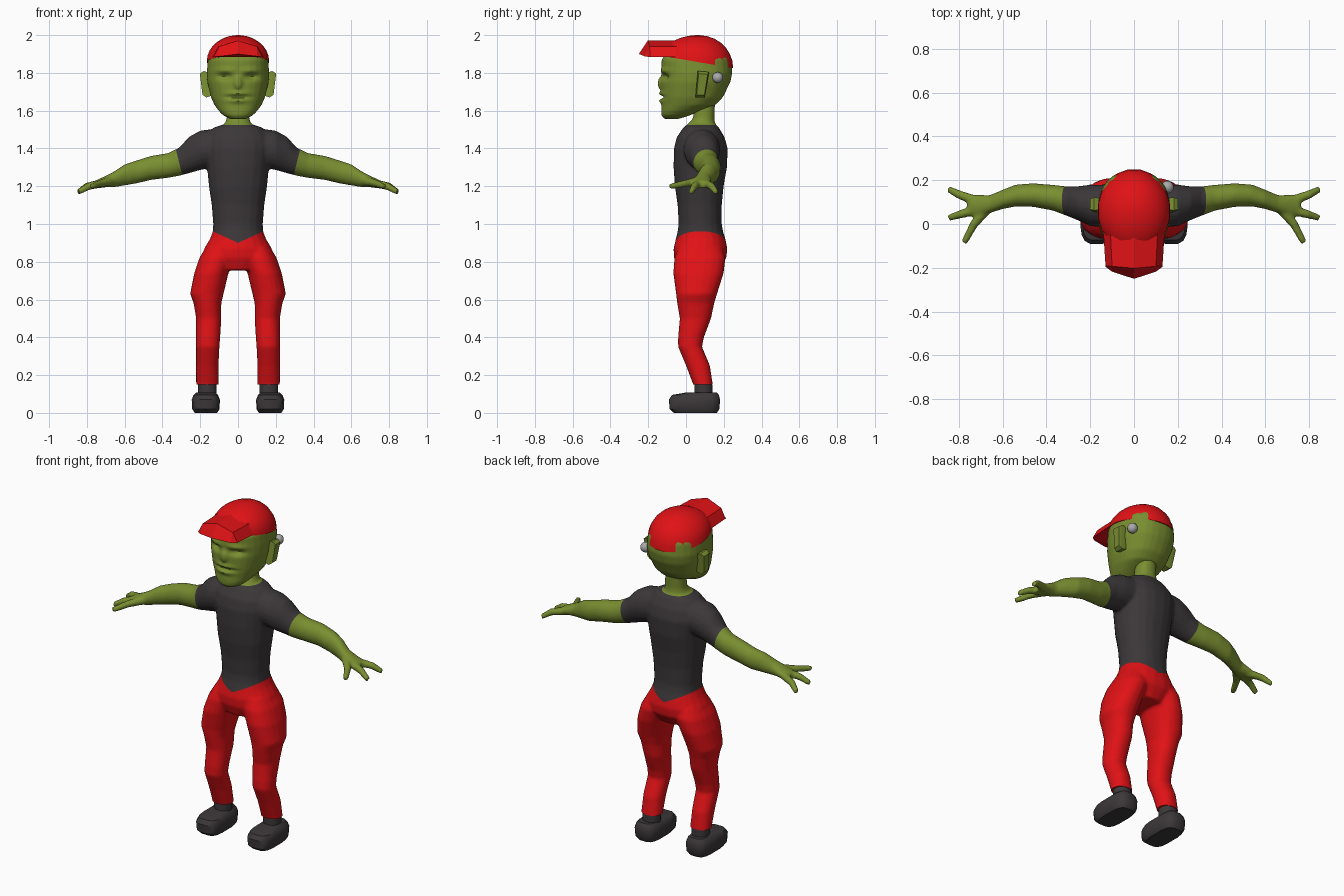
import bpy, bmesh, math
from mathutils import Vector, Matrix

if "Cube" in bpy.data.objects:
    bpy.data.objects.remove(bpy.data.objects["Cube"])


def material(name, rgb):
    m = bpy.data.materials.new(name)
    m.diffuse_color = (*rgb, 1)
    m.use_nodes = True
    m.node_tree.nodes["Principled BSDF"].inputs["Base Color"].default_value = m.diffuse_color
    return m


GREEN = material("green skin", (0.19, 0.27, 0.03))
RED = material("red cloth", (0.75, 0.006, 0.008))
DARK = material("charcoal", (0.045, 0.039, 0.041))
GREY = material("metal grey", (0.40, 0.40, 0.40))


def finish(name, bm, mat, angle=35):
    bmesh.ops.recalc_face_normals(bm, faces=bm.faces)
    me = bpy.data.meshes.new(name)
    for f in bm.faces:
        f.smooth = True
    bm.to_mesh(me)
    bm.free()
    me.materials.append(mat)
    me.set_sharp_from_angle(angle=math.radians(angle))
    ob = bpy.data.objects.new(name, me)
    bpy.context.collection.objects.link(ob)
    return ob


def loft(bm, rings):
    """Skin a list of point rings and close both ends."""
    rows = [[bm.verts.new(p) for p in r] for r in rings]
    n = len(rows[0])
    for a, b in zip(rows, rows[1:]):
        for i in range(n):
            j = (i + 1) % n
            bm.faces.new((a[i], a[j], b[j], b[i]))
    bm.faces.new(rows[0][::-1])
    bm.faces.new(rows[-1])


def oval(n, power=2.0):
    out = []
    for i in range(n):
        t = 2 * math.pi * (i + 0.5) / n
        c, s = math.cos(t), math.sin(t)
        out.append((math.copysign(abs(c) ** (2 / power), c),
                    math.copysign(abs(s) ** (2 / power), s)))
    return out


def stack(bm, rows, side=1, n=20, power=2.2):
    """Loft upward; each row is z, x0, x1, y0, y1."""
    loft(bm, [[Vector((side * ((x0 + x1) / 2 + (x1 - x0) / 2 * u),
                       (y0 + y1) / 2 + (y1 - y0) / 2 * v, z))
               for u, v in oval(n, power)] for z, x0, x1, y0, y1 in rows])


def tube(bm, points, radii, side):
    """Round tube through points, used for the digits."""
    pts = [Vector((side * x, y, z)) for x, y, z in points]
    q = (pts[-1] - pts[0]).to_track_quat('Z', 'Y')
    loft(bm, [[p + q @ Vector((r * u, r * v, 0)) for u, v in oval(10)]
              for p, r in zip(pts, radii)])


def blend(bm, voxel, smooth):
    """Fuse overlapping solids into one smooth skin."""
    ob = finish("temporary", bm, GREEN)
    m = ob.modifiers.new("fuse", 'REMESH')
    m.mode, m.voxel_size = 'VOXEL', voxel
    s = ob.modifiers.new("soften", 'SMOOTH')
    s.factor, s.iterations = 0.5, smooth
    dg = bpy.context.evaluated_depsgraph_get()
    out = bmesh.new()
    out.from_mesh(ob.evaluated_get(dg).to_mesh())
    bpy.data.objects.remove(ob)
    return out


# Body: trunk and neck
body = bmesh.new()
trunk = [(.755, .11, -.04, .17), (.82, .185, -.065, .215), (.87, .18, -.067, .22),
         (.92, .15, -.055, .21), (.96, .134, -.045, .197), (1.0, .132, -.04, .19),
         (1.1, .14, -.045, .19), (1.2, .155, -.06, .2), (1.3, .165, -.067, .218),
         (1.4, .18, -.065, .222), (1.46, .17, -.05, .205), (1.51, .13, -.015, .175),
         (1.53, .07, .01, .155), (1.56, .06, .038, .15), (1.66, .055, .04, .155)]
stack(body, [(z, -h, h, a, b) for z, h, a, b in trunk])

# Arms (x, y, z, y radius, z radius), digits and legs
arm = [(.08, .08, 1.41, .1, .1), (.2, .085, 1.39, .095, .105), (.26, .095, 1.365, .077, .097),
       (.31, .105, 1.33, .067, .075), (.37, .12, 1.31, .059, .066), (.46, .132, 1.297, .054, .064),
       (.54, .13, 1.275, .05, .061), (.6, .112, 1.26, .044, .056), (.66, .09, 1.235, .041, .041),
       (.72, .083, 1.22, .052, .026), (.76, .088, 1.208, .045, .02)]
leg = [(.11, .103, .222, .04, .142), (.15, .103, .222, .038, .142), (.25, .103, .222, 0, .127),
       (.35, .098, .222, -.042, .085), (.4, .094, .222, -.042, .095), (.5, .088, .222, -.033, .133),
       (.58, .088, .235, -.047, .15), (.63, .076, .254, -.053, .165), (.74, .05, .232, -.068, .2),
       (.82, .02, .205, -.062, .21), (.88, .02, .17, -.04, .19)]
for s in (-1, 1):
    loft(body, [[Vector((s * x, y + ry * u, z + rz * v)) for u, v in oval(20)]
                for x, y, z, ry, rz in arm])
    tube(body, [(.72, .105, 1.215), (.8, .135, 1.2), (.848, .16, 1.168)], (.024, .02, .015), s)
    tube(body, [(.72, .065, 1.215), (.79, .045, 1.2), (.845, .028, 1.17)], (.024, .02, .015), s)
    tube(body, [(.67, .07, 1.228), (.73, 0, 1.215), (.775, -.085, 1.198)], (.026, .02, .015), s)
    stack(body, leg, s)
body = blend(body, .008, 5)


def cut(point, normal, **kw):
    bmesh.ops.bisect_plane(body, geom=body.verts[:] + body.edges[:] + body.faces[:],
                           plane_co=point, plane_no=normal, **kw)


# Clean garment edges: cuffs, neckline, sleeve ends, pointed waist
cut((0, 0, .15), (0, 0, 1), clear_inner=True)
bmesh.ops.holes_fill(body, edges=[e for e in body.edges if e.is_boundary], sides=0)
cut((0, 0, 1.525), (0, 0, 1))
for s in (-1, 1):
    cut((s * .328, 0, 1.39), (s, 0, -.25))
    cut((0, 0, .9), (s * -.46, 0, 1))


def region(c):
    if c.z > 1.525 or (c.z > 1.05 and abs(c.x) - .328 > .25 * (c.z - 1.39)):
        return "arms_and_neck"
    return "shirt" if c.z > .9 + .46 * abs(c.x) else "trousers"


for name, mat in (("arms_and_neck", GREEN), ("shirt", DARK), ("trousers", RED)):
    piece = body.copy()
    bmesh.ops.delete(piece, geom=[f for f in piece.faces
                                  if region(f.calc_center_median()) != name], context='FACES')
    finish(name, piece, mat, 50)
body.free()

# Head with nose, then carved eyes and mouth
head = bmesh.new()
skull = [(1.556, .04, -.115, -.04), (1.575, .078, -.13, .02), (1.6, .103, -.132, .08),
         (1.63, .125, -.13, .155), (1.67, .143, -.132, .195), (1.75, .163, -.133, .235),
         (1.8, .166, -.13, .246), (1.87, .16, -.13, .24), (1.92, .135, -.09, .21),
         (1.96, .07, -.01, .13)]
stack(head, [(z, -h, h, a, b) for z, h, a, b in skull], n=28, power=2.3)
bmesh.ops.create_uvsphere(head, u_segments=12, v_segments=8, radius=1,
                          matrix=Matrix.Translation((0, -.125, 1.745)) @ Matrix.Diagonal((.027, .026, .04, 1)))
head = blend(head, .008, 4)


def bump(v, x, z, wx, wz):
    return math.exp(-((abs(v.x) - x) / wx) ** 2 - ((v.z - z) / wz) ** 2)


for v in head.verts:
    if v.co.y < 0:
        c = v.co.copy()
        v.co.y += (.024 * bump(c, .07, 1.78, .035, .016) - .01 * bump(c, .07, 1.812, .05, .014)
                   + .02 * bump(c, 0, 1.672, .055, .008) - .012 * bump(c, 0, 1.69, .05, .012)
                   - .012 * bump(c, 0, 1.652, .045, .012))
finish("head", head, GREEN, 60)

# Ears: flat flared slabs
for s, name in ((-1, "left_ear"), (1, "right_ear")):
    bm = bmesh.new()
    outline = ((.05, 1.67), (.1, 1.67), (.122, 1.805), (.062, 1.81))
    loft(bm, [[Vector((s * (x + .1 * (z - 1.74)), .086 + (y - .086) * k, 1.74 + (z - 1.74) * k))
               for y, z in outline] for x, k in ((.13, .8), (.175, 1), (.195, .8))])
    finish(name, bm, GREEN)

# Ball stud behind one ear
bm = bmesh.new()
bmesh.ops.create_uvsphere(bm, u_segments=16, v_segments=10, radius=.029,
                          matrix=Matrix.Translation((.152, .168, 1.775)))
finish("ear_stud", bm, GREY)

# Cap dome, its rim dropping toward the back
bm = bmesh.new()
rings = []
for k in range(8):
    a = math.radians(12.3 * k)
    c, h = math.cos(a), math.sin(a)
    rings.append([Vector((.167 * c * u, .06 + .192 * c * v,
                          1.858 + .142 * h - .17 * .192 * c * v * (1 - h)))
                  for u, v in oval(20)])
loft(bm, rings)
finish("cap_dome", bm, RED)

# Cap brim: arched wedge with a slanted front
arch = ((-.13, 1.885), (-.1, 1.94), (0, 1.971), (.1, 1.94), (.13, 1.885))
bm = bmesh.new()
loft(bm, [[Vector((x * 1.08, -.03, z)) for x, z in arch],
          [Vector((x, -.19 - .012 * (1 - abs(x) / .13), z)) for x, z in arch],
          [Vector((x, -.25 + .055 * (x / .13) ** 2, 1.884 + .016 * (1 - abs(x) / .13)))
           for x, z in arch]])
finish("cap_brim", bm, RED, 15)

# Shoes and ankles
for s, side in ((-1, "left"), (1, "right")):
    bm = bmesh.new()
    stack(bm, [(0, .11, .23, -.065, .165), (.02, .097, .243, -.088, .178),
               (.07, .095, .246, -.092, .182), (.095, .105, .236, -.075, .175),
               (.108, .12, .22, .0, .165)], s, 16, 3.4)
    finish(side + "_shoe", bm, DARK)
    bm = bmesh.new()
    stack(bm, [(.08, .113, .212, .045, .142), (.17, .113, .212, .045, .138)], s, 14)
    finish(side + "_ankle", bm, DARK)
